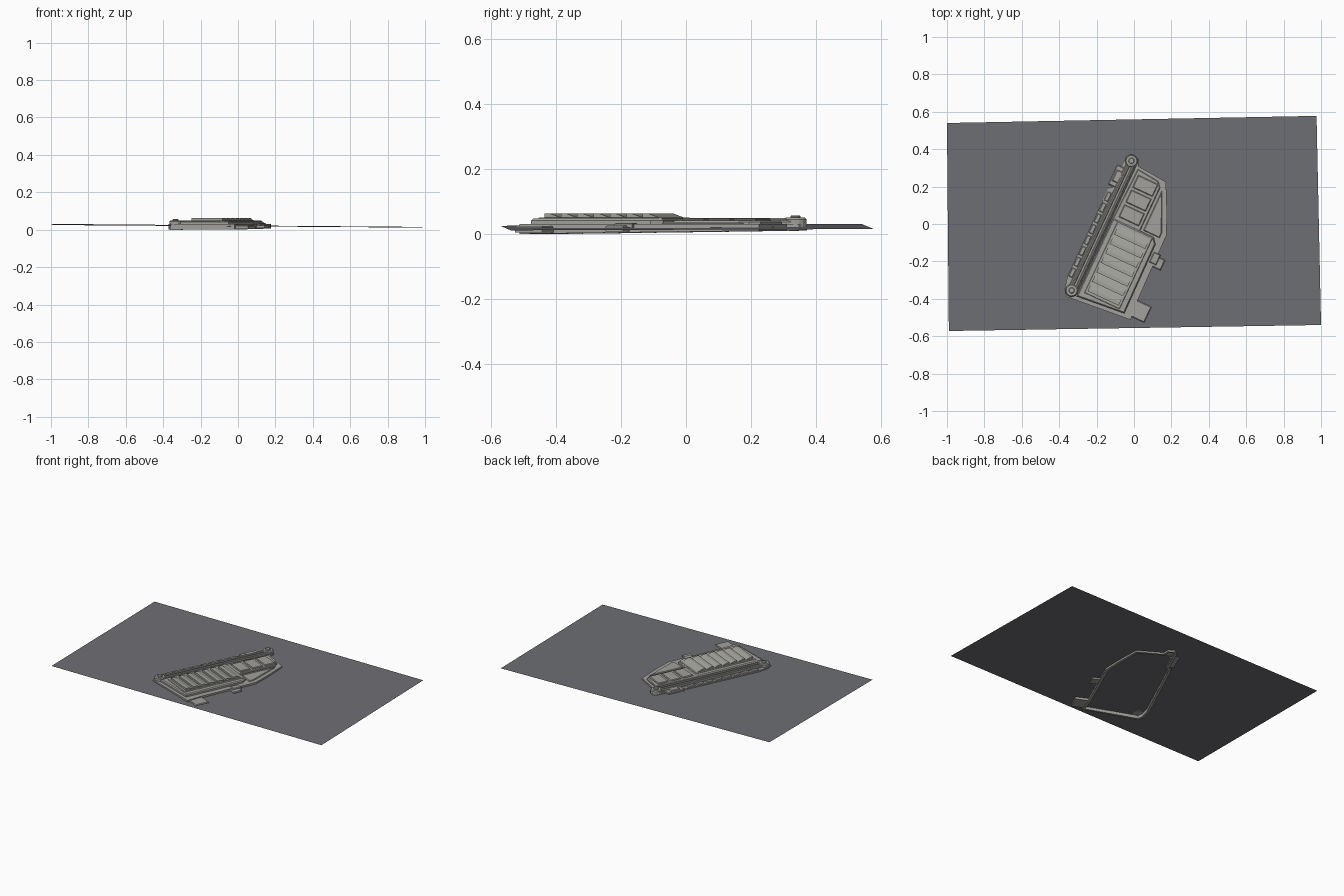
import bpy, bmesh, math

if "Cube" in bpy.data.objects:
    bpy.data.objects.remove(bpy.data.objects["Cube"])

ANG = math.radians(65)
C, S = math.cos(ANG), math.sin(ANG)


def material(name, col):
    m = bpy.data.materials.new(name)
    m.diffuse_color = (*col, 1)
    m.use_nodes = True
    m.node_tree.nodes["Principled BSDF"].inputs["Base Color"].default_value = m.diffuse_color
    return m


SLATE = material("slate_grey", (0.155, 0.157, 0.175))
LIGHT = material("warm_light_grey", (0.36, 0.355, 0.335))
GREENISH = material("greenish_grey", (0.36, 0.365, 0.33))


def world(u, v, z):
    """u runs along the long side of the device, v to its right."""
    return (u * C + v * S, u * S - v * C, z)


def finish(bm, name, mat):
    bmesh.ops.recalc_face_normals(bm, faces=bm.faces)
    me = bpy.data.meshes.new(name)
    bm.to_mesh(me)
    bm.free()
    me.materials.append(mat)
    ob = bpy.data.objects.new(name, me)
    bpy.context.collection.objects.link(ob)
    return ob


def add_prism(bm, pts, z0, z1, chamfer=0.0):
    """Extrude an outline upward; optional chamfer round the top edge."""
    bottom = [bm.verts.new(world(u, v, z0)) for u, v in pts]
    top = [bm.verts.new(world(u, v, z1)) for u, v in pts]
    low = bm.faces.new(bottom)
    cap = bm.faces.new(top)
    n = len(pts)
    sides = [bm.faces.new((bottom[i], bottom[(i + 1) % n], top[(i + 1) % n], top[i])) for i in range(n)]
    bmesh.ops.recalc_face_normals(bm, faces=[low, cap] + sides)
    if chamfer:
        bmesh.ops.bevel(bm, geom=list(cap.edges), offset=chamfer, segments=1, affect='EDGES')
    return low


def prism(name, pts, z0, z1, mat=LIGHT, chamfer=0.0):
    bm = bmesh.new()
    add_prism(bm, pts, z0, z1, chamfer)
    return finish(bm, name, mat)


def rect(u0, u1, v0, v1):
    return [(u0, v0), (u1, v0), (u1, v1), (u0, v1)]


def disc(u, v, r, n=16):
    return [(u + r * math.cos(2 * math.pi * i / n), v + r * math.sin(2 * math.pi * i / n)) for i in range(n)]


# Large, slightly tilted ground sheet
bm = bmesh.new()
bm.faces.new([bm.verts.new(p) for p in
              [(-.99, -.572, .025), (1, -.54, .011), (.976, .578, .015), (-1, .54, .031)]])
finish(bm, "ground_sheet", SLATE)

# Hollow base flange whose rim pokes through the sheet
outline = [(-.505, -.165), (-.47, -.19), (-.40, -.205), (.11, -.205), (.135, -.185), (.31, -.188),
           (.335, -.165), (.325, -.125), (.29, -.11), (.276, .06), (.138, .13), (.02, .183),
           (-.105, .185), (-.36, .19), (-.472, .2)]
bm = bmesh.new()
low = add_prism(bm, outline, 0, .03)
for vert in low.verts:
    vert.co.z = .006 + .0125 * (vert.co.x * C + vert.co.y * S)
bmesh.ops.inset_region(bm, faces=[low], thickness=.018)
ext = bmesh.ops.extrude_discrete_faces(bm, faces=[low])
for vert in ext['faces'][0].verts:
    vert.co.z = .0275
finish(bm, "base_flange", LIGHT)

# Side tabs
prism("corner_tab", rect(-.455, -.362, .185, .272), .004, .024, chamfer=.004)
prism("middle_tab", rect(-.165, -.105, .18, .233), .008, .026, chamfer=.004)
prism("middle_tab_step", rect(-.15, -.09, .16, .2), .02, .034, chamfer=.004)
prism("left_tab", rect(.135, .25, -.215, -.16), .015, .034, chamfer=.004)
prism("left_tab_pad", rect(.16, .225, -.205, -.165), .03, .04, chamfer=.004)

# Main raised deck and upper deck
prism("lower_deck", [(-.48, -.115), (-.02, -.115), (-.02, .125), (-.05, .15), (-.455, .155)],
      .028, .047, chamfer=.006)
prism("upper_deck", [(-.03, -.115), (.275, -.105), (.262, .02), (.235, .045), (-.03, .045)],
      .028, .041, chamfer=.004)
prism("side_wing", [(-.01, .06), (.225, .06), (.13, .105), (.02, .155), (-.01, .155)],
      .028, .036, chamfer=.004)

# Three square panels on the upper deck
for i in range(3):
    u = .0 + i * .087
    prism(f"square_panel_{i + 1}", rect(u, u + .073, -.09, .028), .04, .048, chamfer=.004)

# Louvred grille: sawtooth profile swept across, in a low frame
prism("grille_frame", rect(-.445, -.025, -.085, .122), .046, .05, chamfer=.002)
bm = bmesh.new()
pitch = .39 / 7
for i in range(7):
    u = -.43 + i * pitch
    prof = [(u, .048), (u, .063), (u + .018, .063), (u + pitch, .05), (u + pitch, .048)]
    a = [bm.verts.new(world(p, -.073, z)) for p, z in prof]
    b = [bm.verts.new(world(p, .11, z)) for p, z in prof]
    bm.faces.new(a)
    bm.faces.new(b)
    for k in range(5):
        bm.faces.new((a[k], a[(k + 1) % 5], b[(k + 1) % 5], b[k]))
finish(bm, "grille_louvres", GREENISH)

# Long rail with a twin ridge and a notched outer strip
prism("rail_bed", rect(-.47, .30, -.175, -.12), .028, .041, chamfer=.004)
for i, v in enumerate((-.158, -.134)):
    prism(f"rail_ridge_{i + 1}", rect(-.45, .28, v - .007, v + .007), .04, .049, chamfer=.004)
for i in range(8):
    u = -.40 + i * .064
    prism(f"rail_block_{i + 1}", rect(u, u + .05, -.2, -.177), .028, .036, chamfer=.003)

# End posts with small knobs
for name, u, v in (("lower", -.463, -.152), ("upper", .3, -.155)):
    prism(f"{name}_post", disc(u, v, .034), .02, .05, chamfer=.005)
    prism(f"{name}_knob", disc(u, v, .016, 10), .05, .057, chamfer=.003)
